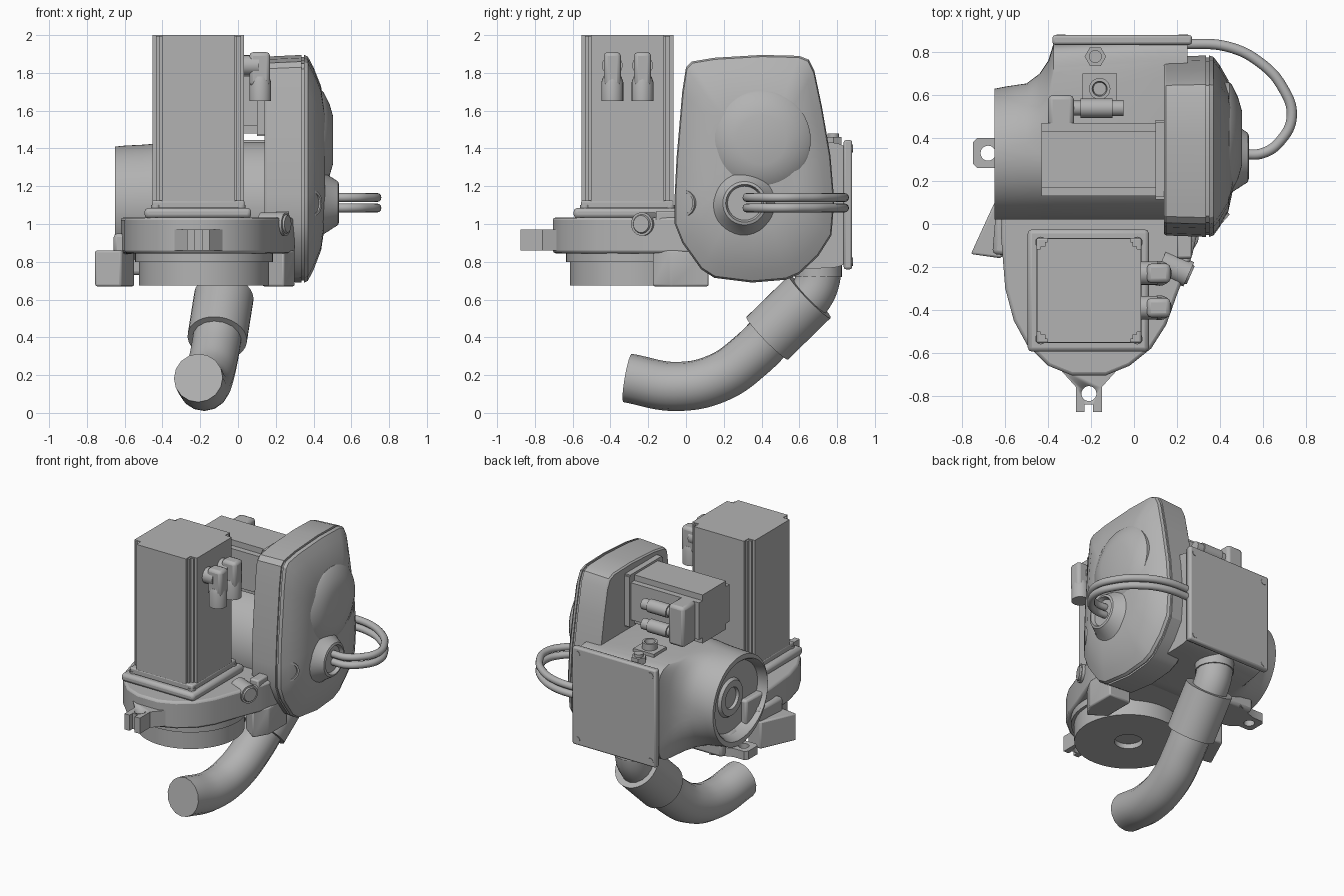
import bpy, bmesh, math
from mathutils import Vector, Matrix

if "Cube" in bpy.data.objects:
    bpy.data.objects.remove(bpy.data.objects["Cube"])

grey = bpy.data.materials.new("machine grey")
grey.use_nodes = True
COLOUR = (0.45, 0.45, 0.45, 1)
grey.diffuse_color = COLOUR
grey.node_tree.nodes["Principled BSDF"].inputs["Base Color"].default_value = COLOUR


def finish(name, bm, bevel=0, angle=32):
    bmesh.ops.recalc_face_normals(bm, faces=bm.faces)
    mesh = bpy.data.meshes.new(name)
    bm.to_mesh(mesh)
    bm.free()
    ob = bpy.data.objects.new(name, mesh)
    bpy.context.collection.objects.link(ob)
    mesh.materials.append(grey)
    bpy.ops.object.select_all(action='DESELECT')
    ob.select_set(True)
    bpy.context.view_layer.objects.active = ob
    if bevel:
        mod = ob.modifiers.new("bevel", 'BEVEL')
        mod.width, mod.segments, mod.limit_method = bevel, 2, 'ANGLE'
    bpy.ops.object.shade_smooth_by_angle(angle=math.radians(angle))
    return ob


def loft(name, rings, bevel=0, angle=32, closed=False):
    bm = bmesh.new()
    loops = [[bm.verts.new(p) for p in ring] for ring in rings]
    n = len(loops[0])
    pairs = list(zip(loops, loops[1:])) + ([(loops[-1], loops[0])] if closed else [])
    for a, b in pairs:
        for i in range(n):
            bm.faces.new((a[i], a[(i + 1) % n], b[(i + 1) % n], b[i]))
    if not closed:
        bm.faces.new(loops[0])
        bm.faces.new(loops[-1])
    return finish(name, bm, bevel, angle)


def box(name, lo, hi, bevel=0):
    (x0, y0, z0), (x1, y1, z1) = lo, hi
    base = [(x0, y0), (x1, y0), (x1, y1), (x0, y1)]
    return prism(name, base, z0, z1, bevel)


def prism(name, outline, z0, z1, bevel=0):
    return loft(name, [[(x, y, z) for x, y in outline] for z in (z0, z1)], bevel)


def turned(name, origin, axis, profile, n=32, closed=False):
    # profile: (distance along axis, radius)
    rot = Vector((0, 0, 1)).rotation_difference(Vector(axis)).to_matrix()
    o = Vector(origin)
    turn = [math.tau * i / n for i in range(n)]
    rings = [[o + rot @ Vector((r * math.cos(t), r * math.sin(t), d)) for t in turn]
             for d, r in profile]
    return loft(name, rings, closed=closed)


def pipe(name, points, radius, sides=6):
    curve = bpy.data.curves.new(name, 'CURVE')
    curve.dimensions, curve.bevel_depth = '3D', radius
    curve.bevel_resolution, curve.use_fill_caps = sides, True
    curve.resolution_u = 8
    sp = curve.splines.new('BEZIER')
    sp.bezier_points.add(len(points) - 1)
    for bp, p in zip(sp.bezier_points, points):
        bp.co = p
        bp.handle_left_type = bp.handle_right_type = 'AUTO'
    ob = bpy.data.objects.new(name, curve)
    bpy.context.collection.objects.link(ob)
    curve.materials.append(grey)


def notched(cu, cv, w, h, c):
    # rectangle with square notches at the corners
    return [(cu + su * a, cv + sv * b) for su, sv, flip in
            ((1, 1, 0), (-1, 1, 1), (-1, -1, 0), (1, -1, 1))
            for a, b in ([(w, h - c), (w - c, h - c), (w - c, h)][::-1 if flip else 1])]


def drill(target, origin, axis, radius, depth):
    cutter = turned("hole_cutter", origin, axis, [(-depth, radius), (depth, radius)], 20)
    cutter.hide_render = True
    cutter.hide_set(True)
    mod = target.modifiers.new("hole", 'BOOLEAN')
    mod.object, mod.operation, mod.solver = cutter, 'DIFFERENCE', 'EXACT'


UP, RIGHT = (0, 0, 1), (1, 0, 0)
CX, CY = -0.21, -0.31

# Base casting, joining the turntable to the body
prism("base_casting", [(-.61, .2), (-.62, -.05), (-.6, -.3), (-.56, -.45), (-.5, -.56), (-.4, -.66),
      (-.29, -.705), (-.13, -.705), (-.02, -.66), (.08, -.58), (.15, -.47), (.2, -.33),
      (.27, -.15), (.3, -.02), (.3, .2)], .845, 1.035, .015)
turned("turntable", (-.18, -.27, 0), UP, [(.675, .09), (.675, .345), (.8, .345), (.8, .365),
       (.86, .365), (.86, .09), (.72, .09)], 48, closed=True)
turned("turntable_core", (-.18, -.27, .71), UP, [(0, .1), (.1, .1)])
lug = prism("front_lug", [(-.36, -.66), (-.27, -.76), (-.27, -.875), (-.23, -.875), (-.23, -.84), (-.19, -.84),
            (-.19, -.875), (-.15, -.875), (-.15, -.76), (-.06, -.66)], .86, .97)
drill(lug, (CX, -.79, .9), UP, .035, .3)
prism("outer_foot", [(-.76, -.14), (-.62, -.16), (-.55, -.05), (-.55, .1), (-.65, .1)], .67, .86, .01)
prism("outer_foot_web", [(-.66, -.14), (-.55, -.15), (-.55, .1), (-.64, .1)], .84, .95, .02)
prism("inner_foot", [(.13, -.1), (.24, -.18), (.3, -.08), (.3, .12), (.13, .12)], .67, .86, .01)
box("bridge", (-.5, 0, .78), (.25, .35, .9), .02)
turned("base_plug", (.2, -.21, 1.0), (.9, -.4, 0), [(-.08, .062), (.06, .062), (.06, .05), (.07, .045)])
box("side_bracket", (.2, -.16, .95), (.27, 0, 1.07), .01)

# Upright motor with flange
box("flange_plate", (-.495, -.595, 1.03), (.07, -.025, 1.085), .02)
box("flange_step", (-.455, -.555, 1.08), (.035, -.065, 1.125), .01)
prism("upright_motor", notched(CX, CY, .243, .243, .05), 1.12, 2.0)
prism("upright_motor_core", notched(CX, CY, .225, .225, .02), 1.12, 1.995)
for sx in (-1, 1):
    for sy in (-1, 1):
        turned("flange_bolt", (CX + sx * .225, CY + sy * .225, 1.08), UP,
               [(0, .026), (.02, .026), (.02, .014), (.01, .012)], 12)
for y in (-.39, -.23):
    turned("plug_stub", (.02, y, 1.84), RIGHT, [(0, .055), (.09, .055)], 16)
    box("plug_elbow", (.06, y - .045, 1.73), (.17, y + .045, 1.91), .02)
    turned("plug_body", (.118, y, 1.65), UP, [(0, .058), (.1, .058), (.13, .048)], 20)


# Main body: round at the outer end, squared towards the back plate
def body_ring(x, back, half, power, n=64):
    ring = []
    for i in range(n):
        t = math.tau * i / n
        c, s = math.cos(t), math.sin(t)
        p = 2 / power if c > 0 else 1
        reach = back if c > 0 else .31
        ring.append((x, .33 + math.copysign(abs(c) ** p * reach, c),
                     1.1 + math.copysign(abs(s) ** p * half, s)))
    return ring


loft("body", [body_ring(-.57, .08, .08, 2), body_ring(-.57, .24, .24, 2), body_ring(-.64, .265, .265, 2),
              body_ring(-.65, .275, .275, 2), body_ring(-.65, .3, .31, 2), body_ring(-.6, .31, .315, 2),
              body_ring(-.5, .325, .32, 2.3), body_ring(-.44, .37, .325, 3), body_ring(-.4, .43, .33, 4.5),
              body_ring(-.375, .51, .335, 8), body_ring(.15, .53, .335, 12),
              body_ring(.25, .53, .335, 12)], angle=40)
turned("end_hub", (-.56, .33, 1.1), (-1, 0, 0), [(0, .14), (.03, .12), (.03, .075), (.01, .07)])
ear = prism("body_ear", [(-.6, .22), (-.65, .26), (-.73, .26), (-.75, .28), (-.75, .38), (-.73, .4),
                         (-.65, .4), (-.5, .46), (-.5, .22)], .73, .79)
drill(ear, (-.68, .33, .76), UP, .035, .2)
box("ear_web", (-.6, .2, .73), (-.3, .46, .86), .02)
box("back_plate", (-.38, .835, .76), (.27, .88, 1.445), .012)
for x in (-.34, .23):
    for z in (.8, 1.4):
        turned("plate_bolt", (x, .875, z), (0, 1, 0), [(0, .022), (.008, .022)], 12)

# Fittings on top of the body
box("fitting_pad", (-.24, .56, 1.42), (-.08, .7, 1.455))
turned("fitting_ring", (-.16, .63, 1.44), UP, [(0, .05), (.06, .05), (.06, .035), (.03, .03)], 20)
turned("hex_fitting", (-.18, .78, 1.42), UP, [(0, .05), (.04, .05)], 6)
turned("hex_fitting_cap", (-.18, .78, 1.45), UP, [(0, .03), (.03, .03)], 16)

# Horizontal motor on the gear cover
MY, MZ = .3, 1.65
for name, size, x0, x1 in (("cross_motor", .17, -.43, .13), ("cross_motor_flange", .185, .1, .16)):
    outline = notched(MY, MZ, size, size, .04 if size < .18 else .01)
    loft(name, [[(x, y, z) for y, z in outline] for x in (x0, x1)])
box("cross_plug_block", (-.4, .45, 1.5), (-.28, .6, 1.78), .02)
for z in (1.56, 1.7):
    turned("cross_plug", (-.3, .54, z), RIGHT, [(0, .035), (.05, .035), (.05, .045), (.2, .045), (.2, .037),
           (.25, .037)], 16)

# Gear cover: outline in y and z, stepped and tapered along x
cover = [(0, 1.83), (.03, 1.86), (.15, 1.88), (.4, 1.895), (.6, 1.89), (.65, 1.87), (.68, 1.81), (.72, 1.62),
         (.765, 1.36), (.785, 1.12), (.77, .94), (.7, .83), (.6, .735), (.53, .705), (.35, .69), (.15, .715),
         (.08, .76), (-.02, .9), (-.06, 1.0), (-.06, 1.15), (-.05, 1.35), (-.02, 1.7)]


def cover_ring(x, k):
    return [(x, .37 + (y - .37) * k, 1.3 + (z - 1.3) * k) for y, z in cover]


loft("gear_cover", [cover_ring(x, k) for x, k in ((.14, .97), (.15, .985), (.335, 1), (.335, .98), (.35, .98),
     (.35, 1), (.37, .985), (.4, .89), (.44, .72), (.46, .5))], angle=25)
turned("cover_dome", (0, .4, 1.445), RIGHT, [(.4, .26), (.445, .26), (.455, .25), (.485, .19), (.502, .13)], 48)
turned("cable_hub", (0, .31, 1.11), RIGHT, [(.38, .175), (.445, .175), (.46, .16), (.53, .115), (.535, .1),
       (.51, .09)], 40)
turned("cover_plug", (.36, .03, 1.11), (.75, -.66, 0), [(-.02, .068), (.055, .068), (.055, .055), (.04, .05)], 24)

# Pair of looped cables
for z in (1.085, 1.14):
    pipe("cable", [(.5, .325, z), (.6, .33, z), (.68, .385, z), (.735, .5, z), (.69, .64, z), (.59, .75, z),
                   (.44, .825, z), (.22, .84, z)], .024, 4)

# Exhaust hose, elbow and sleeve
turned("hose_collar", (-.08, .7, .72), UP, [(0, .125), (.08, .125)])
pipe("hose_elbow", [(-.08, .7, .8), (-.08, .7, .72), (-.08, .66, .62), (-.09, .56, .52)], .118)
sleeve_top, sleeve_end = Vector((-.075, .655, .615)), Vector((-.11, .43, .395))
turned("hose_sleeve", sleeve_top, (sleeve_end - sleeve_top).normalized(),
       [(0, .13), (0, .158), (.316, .158), (.316, .13)])
pipe("hose", [(-.1, .5, .465), (-.125, .35, .31), (-.155, .17, .185), (-.18, -.05, .14), (-.21, -.31, .185)], .13)
